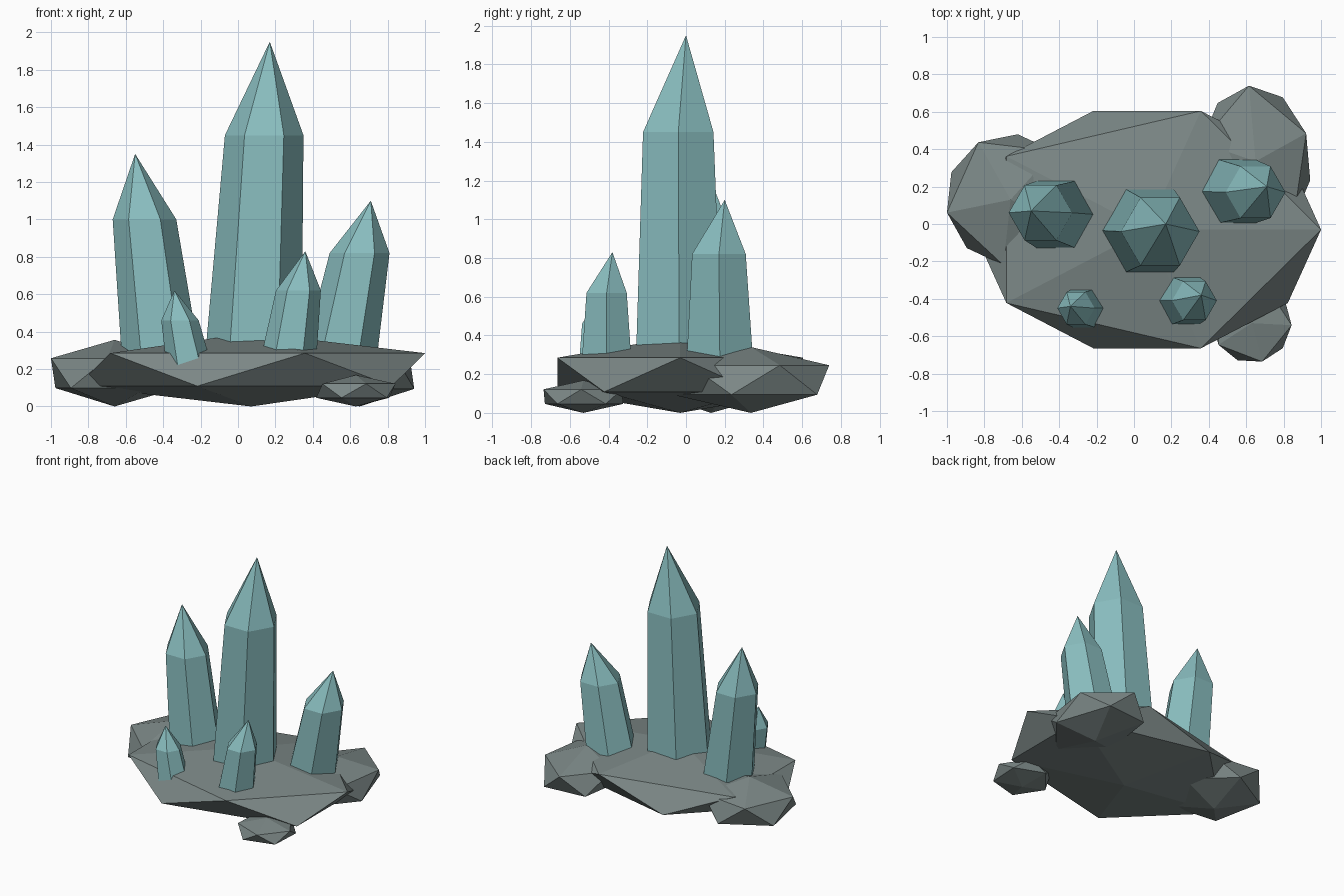
import bpy, bmesh
from math import cos, sin, pi, radians
from mathutils import Matrix, Vector

if "Cube" in bpy.data.objects:
    bpy.data.objects.remove(bpy.data.objects["Cube"])


def material(name, rgb):
    m = bpy.data.materials.new(name)
    m.diffuse_color = (*rgb, 1)
    m.use_nodes = True
    m.node_tree.nodes["Principled BSDF"].inputs["Base Color"].default_value = m.diffuse_color
    return m


ROCK = material("rock", (0.20, 0.245, 0.24))
CRYSTAL = material("crystal", (0.25, 0.51, 0.52))


def finish(bm, name, mat):
    bmesh.ops.recalc_face_normals(bm, faces=bm.faces)
    mesh = bpy.data.meshes.new(name)
    bm.to_mesh(mesh)
    bm.free()
    mesh.materials.append(mat)
    ob = bpy.data.objects.new(name, mesh)
    bpy.context.collection.objects.link(ob)


def rock(name, x, y, sx, sy, sz, turn=0):
    """Squashed 20-sided stone resting on the ground."""
    bm = bmesh.new()
    m = (Matrix.Translation((x, y, sz)) @ Matrix.Rotation(radians(turn), 4, 'Z')
         @ Matrix.Diagonal((sx, sy, sz, 1)))
    bmesh.ops.create_icosphere(bm, subdivisions=1, radius=1, matrix=m)
    finish(bm, name, ROCK)


def crystal(name, base, base_r, shoulder, shoulder_r, tip):
    """Leaning six-sided shaft with a pointed cap."""
    bm = bmesh.new()
    rings = []
    for c, r in ((base, base_r), (shoulder, shoulder_r)):
        rings.append([bm.verts.new(Vector(c) + Vector((r * cos(i * pi / 3), r * sin(i * pi / 3), 0)))
                      for i in range(6)])
    low, high = rings
    apex = bm.verts.new(tip)
    bm.faces.new(low)
    for i in range(6):
        j = (i + 1) % 6
        bm.faces.new((low[i], low[j], high[j], high[i]))
        bm.faces.new((high[i], high[j], apex))
    finish(bm, name, CRYSTAL)


# Stones
rock("base_rock", 0.07, -0.03, 1.04, 0.746, 0.197)
rock("left_rock", -0.66, 0.13, 0.388, 0.394, 0.178, 191.5)
rock("back_right_rock", 0.65, 0.335, 0.454, 0.332, 0.17, 95)
rock("front_right_rock", 0.63, -0.53, 0.238, 0.238, 0.084, -3)

# Crystals
crystal("main_crystal", (0.08, -0.035, 0.22), 0.26, (0.14, -0.04, 1.45), 0.21, (0.17, 0.0, 1.95))
crystal("left_crystal", (-0.41, 0.05, 0.24), 0.21, (-0.50, 0.06, 1.0), 0.17, (-0.55, 0.07, 1.35))
crystal("right_crystal", (0.54, 0.175, 0.24), 0.20, (0.65, 0.17, 0.82), 0.16, (0.71, 0.20, 1.10))
crystal("small_right_crystal", (0.268, -0.41, 0.24), 0.15, (0.323, -0.41, 0.62), 0.12, (0.36, -0.38, 0.83))
crystal("small_left_crystal", (-0.26, -0.45, 0.21), 0.122, (-0.31, -0.45, 0.46), 0.10, (-0.34, -0.44, 0.62))
